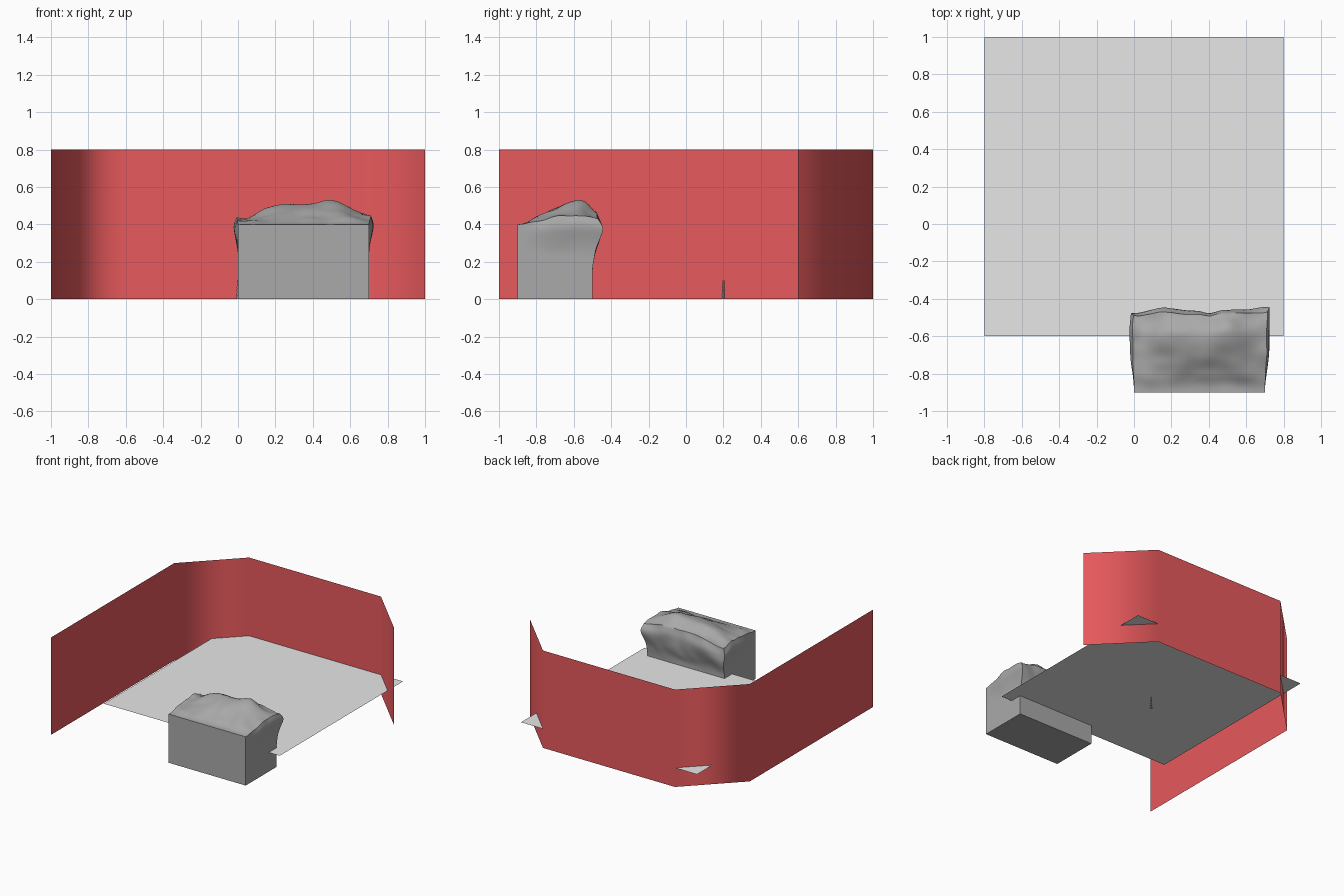
import bpy
import bmesh
from mathutils import Vector, noise

default = bpy.data.objects.get("Cube")
if default:
    bpy.data.objects.remove(default, do_unlink=True)


def material(name, color):
    mat = bpy.data.materials.new(name)
    mat.use_nodes = True
    mat.diffuse_color = (*color, 1)
    mat.node_tree.nodes["Principled BSDF"].inputs["Base Color"].default_value = (*color, 1)
    return mat


def add_object(name, bm, mat):
    mesh = bpy.data.meshes.new(name)
    bm.to_mesh(mesh)
    bm.free()
    mesh.materials.append(mat)
    obj = bpy.data.objects.new(name, mesh)
    bpy.context.collection.objects.link(obj)
    return obj


def smooth(obj, angle):
    bpy.ops.object.select_all(action='DESELECT')
    obj.select_set(True)
    bpy.context.view_layer.objects.active = obj
    bpy.ops.object.shade_smooth_by_angle(angle=angle)


def ramp(a, b, t):
    t = min(max((t - a) / (b - a), 0), 1)
    return t * t * (3 - 2 * t)


red = material("red", (0.8, 0.1, 0.107))
pale_grey = material("pale_grey", (0.8, 0.8, 0.8))
stone_grey = material("stone_grey", (0.4, 0.4, 0.4))

# Floor sheet, slightly raised
bm = bmesh.new()
corners = [(-0.8, -0.6), (0.8, -0.6), (0.8, 1), (-0.8, 1)]
bm.faces.new([bm.verts.new((x, y, 0.157)) for x, y in corners])
add_object("floor", bm, pale_grey)

# Wall sheet: a plan path with cut corners, drawn upward
bm = bmesh.new()
path = [(-1, -1), (-1, 0.6), (-0.6, 1), (0.6, 1), (1, 0.6)]
low = [bm.verts.new((x, y, 0)) for x, y in path]
high = [bm.verts.new((x, y, 0.8)) for x, y in path]
for i in range(len(path) - 1):
    bm.faces.new((low[i], high[i], high[i + 1], low[i + 1]))
for face in bm.faces:
    face.smooth = True
wall = add_object("wall", bm, red)
weighted = wall.modifiers.new("weighted_normals", 'WEIGHTED_NORMAL')
weighted.weight = 100

# Rock block: flat base and front, with a worn, overhanging crown
bm = bmesh.new()
bmesh.ops.create_cube(bm, size=1)
bmesh.ops.subdivide_edges(bm, edges=bm.edges[:], cuts=23, use_grid_fill=True)
for v in bm.verts:
    u, back, up = v.co.x * 2, v.co.y + 0.5, v.co.z + 0.5
    p = Vector((0.35 + 0.35 * u, -0.9 + 0.4 * back, 0.4 * up))
    bump = noise.noise(p * 7)
    fine = noise.noise(p * 16 + Vector((3, 1, 2)))
    depth = ramp(0, 0.6, back)
    crown = ramp(0.62 + 0.12 * bump, 0.98, up)
    skirt = ramp(0.45 + 0.2 * bump, 0.9, up)
    # Raised ridge toward the back, falling off at both ends
    ridge = ramp(-0.1, 0.78, back) * (1 - 0.45 * ramp(0.75, 1, back))
    ends = 1 - 0.68 * ramp(0.3, 1.05, abs(u - 0.12))
    rise = (0.118 * ridge * ends + 0.025 * bump + 0.006 * fine) * ramp(0, 0.25, back)
    p.z += rise * crown
    # Overhang on the ends and the back
    p.x += (0.03 + 0.014 * bump) * u ** 3 * crown * depth
    p.y += (0.045 + 0.03 * bump + 0.008 * fine) * back ** 4 * skirt
    # Softened rim
    rim = ramp(0.85, 1, up) * depth
    p.x -= 0.022 * u ** 7 * rim
    p.y -= 0.02 * back ** 8 * rim
    v.co = p
rock = add_object("rock_block", bm, stone_grey)
smooth(rock, 0.75)

# Small tiered post below the floor
bm = bmesh.new()
tiers = 5
height = 0.1 / tiers
for i in range(tiers):
    cone = bmesh.ops.create_cone(bm, cap_ends=True, segments=8, depth=height,
                                 radius1=0.011 - 0.0012 * i, radius2=0.005)
    bmesh.ops.translate(bm, verts=cone["verts"], vec=(0, 0.2, height * (i + 0.5)))
add_object("small_post", bm, stone_grey)
